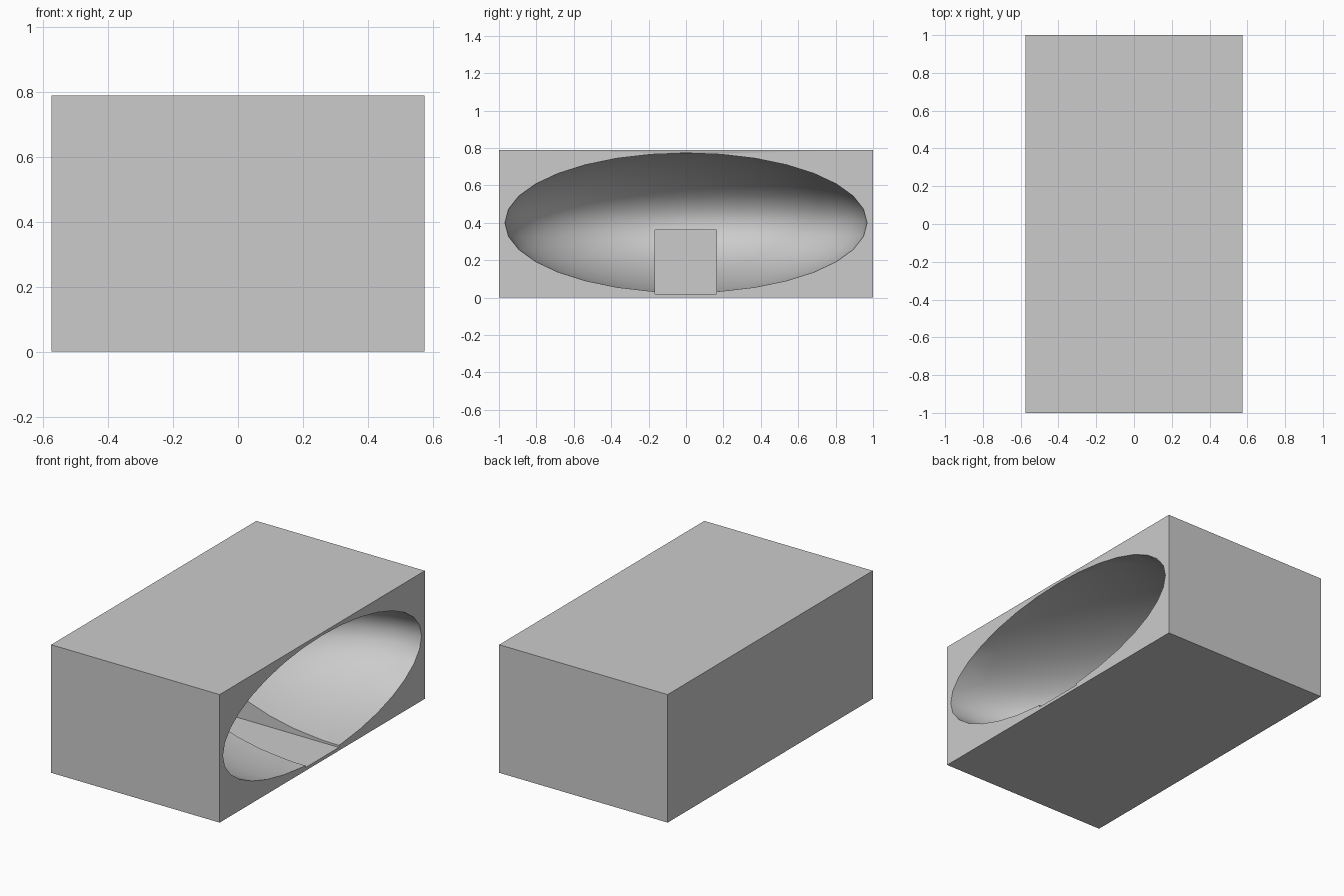
import bpy, math

if "Cube" in bpy.data.objects:
    bpy.data.objects.remove(bpy.data.objects["Cube"])

W, D, H = 1.15, 2.0, 0.79      # block size
FACE = W / 2                   # open side at +x


def box(name, lo, hi):
    size = [b - a for a, b in zip(lo, hi)]
    mid = [(a + b) / 2 for a, b in zip(lo, hi)]
    bpy.ops.mesh.primitive_cube_add(size=1, location=mid)
    ob = bpy.context.object
    ob.name = name
    ob.scale = size
    bpy.ops.object.transform_apply(location=True, rotation=False, scale=True)
    return ob


def carve(target, cutter):
    cutter.hide_render = True
    bpy.context.view_layer.objects.active = target
    mod = target.modifiers.new("carve", 'BOOLEAN')
    mod.operation = 'DIFFERENCE'
    mod.solver = 'EXACT'
    mod.object = cutter
    bpy.ops.object.modifier_apply(modifier=mod.name)
    bpy.data.objects.remove(cutter)


# Solid outer block
block = box("hollowed_block", (-FACE, -D / 2, 0), (FACE, D / 2, H))

# Half-ellipsoid bowl opening on the right side
bpy.ops.mesh.primitive_uv_sphere_add(segments=32, ring_count=16, radius=1,
                                     location=(FACE, 0, 0.4))
bowl = bpy.context.object
bowl.name = "bowl_cutter"
bowl.scale = (0.9, 0.968, 0.373)
bpy.ops.object.transform_apply(location=True, rotation=False, scale=True)
bpy.ops.object.shade_smooth()
carve(block, bowl)

# Flat-floored channel running into the bowl
channel = box("channel_cutter", (-0.325, -0.165, 0.02), (FACE + 0.1, 0.162, 0.362))
carve(block, channel)

# Smooth bowl, crisp rim and channel edges
bpy.ops.object.select_all(action='DESELECT')
block.select_set(True)
bpy.context.view_layer.objects.active = block
bpy.ops.object.shade_smooth_by_angle(angle=math.radians(30))
